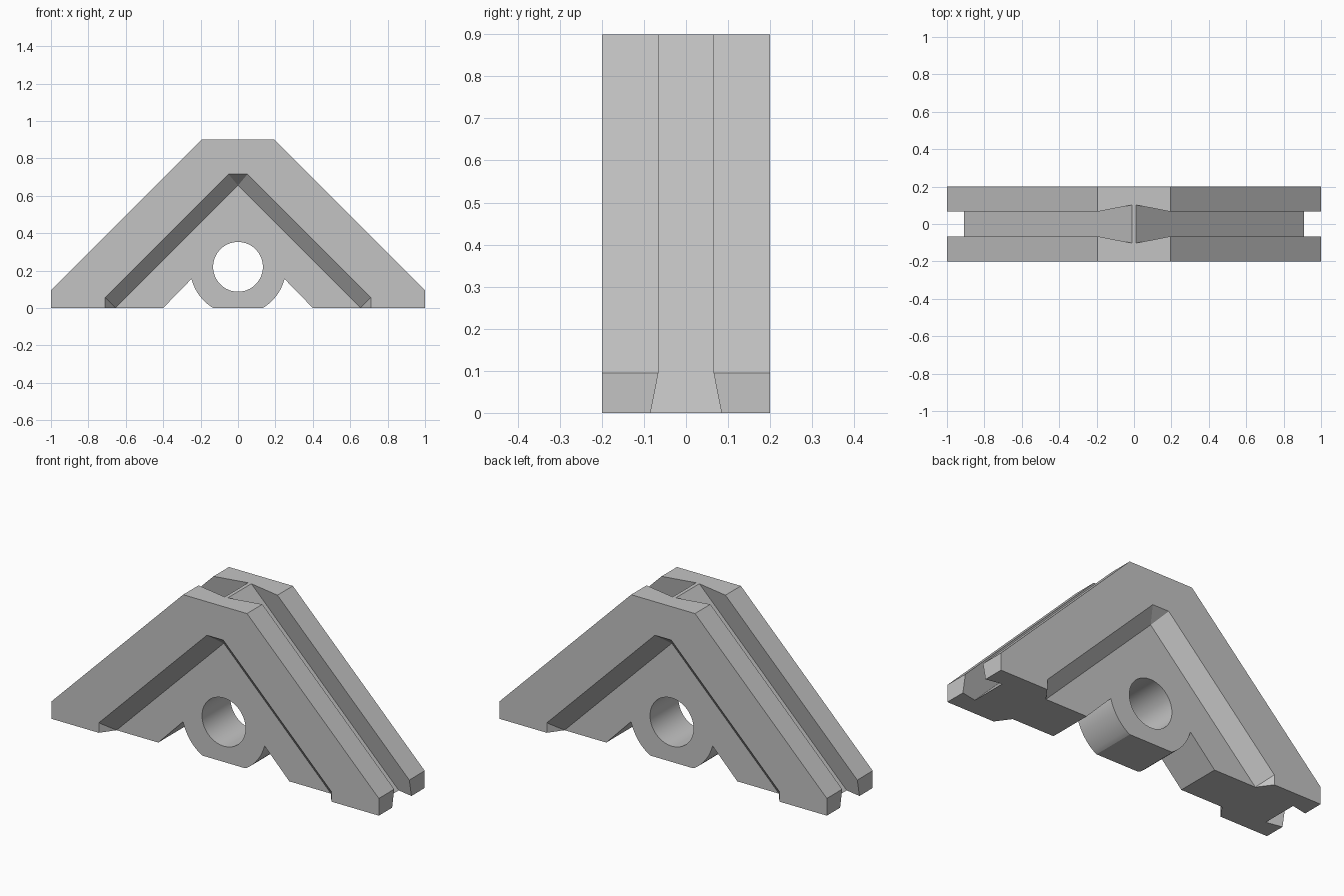
import bpy
import bmesh
from math import atan2, cos, sin, pi

cube = bpy.data.objects.get("Cube")
if cube:
    bpy.data.objects.remove(cube, do_unlink=True)

HALF = 0.2            # half thickness of the bracket
BORE_Z = 0.22         # height of the bore axis

grey = bpy.data.materials.new("plain grey")
grey.use_nodes = True
colour = (0.55, 0.55, 0.55, 1)
grey.diffuse_color = colour
grey.node_tree.nodes["Principled BSDF"].inputs["Base Color"].default_value = colour


def add_object(name, bm):
    bmesh.ops.recalc_face_normals(bm, faces=bm.faces)
    mesh = bpy.data.meshes.new(name)
    bm.to_mesh(mesh)
    bm.free()
    mesh.materials.append(grey)
    obj = bpy.data.objects.new(name, mesh)
    bpy.context.collection.objects.link(obj)
    return obj


def prism(name, outline, depth):
    """Extrude an x/z outline symmetrically along y."""
    bm = bmesh.new()
    face = bm.faces.new([bm.verts.new((x, -depth, z)) for x, z in outline])
    new = bmesh.ops.extrude_face_region(bm, geom=[face])["geom"]
    verts = [g for g in new if isinstance(g, bmesh.types.BMVert)]
    bmesh.ops.translate(bm, verts=verts, vec=(0, 2 * depth, 0))
    return add_object(name, bm)


def hull(name, points):
    """Convex solid around the given points."""
    bm = bmesh.new()
    verts = [bm.verts.new(p) for p in points]
    bmesh.ops.convex_hull(bm, input=verts)
    bmesh.ops.dissolve_limit(bm, angle_limit=0.01, verts=bm.verts, edges=bm.edges)
    return add_object(name, bm)


def cut(body, cutter):
    cutter.hide_render = True
    mod = body.modifiers.new("cut", "BOOLEAN")
    mod.operation = "DIFFERENCE"
    mod.solver = "EXACT"
    mod.object = cutter
    bpy.context.view_layer.objects.active = body
    bpy.ops.object.modifier_apply(modifier=mod.name)
    bpy.data.objects.remove(cutter, do_unlink=True)


def mirrored(points):
    return points + [(-x, z) for x, z in reversed(points)]


# Body: truncated gable with a rounded boss between two notches
start, end = atan2(-0.065, 0.25), atan2(-BORE_Z, 0.13)
steps = 16
arc = []
for i in range(steps + 1):
    a = start + (end - start) * i / steps
    arc.append((0.257 * cos(a), max(0, BORE_Z + 0.257 * sin(a))))
arc[-1] = (0.13, 0)
bracket = prism("corner_bracket",
                mirrored([(0.195, 0.9), (1, 0.095), (1, 0), (0.4, 0)] + arc), HALF)

# Bore through the boss
circle = [(0.133 * cos(2 * pi * i / 64), BORE_Z + 0.133 * sin(2 * pi * i / 64))
          for i in range(64)]
cut(bracket, prism("bore_cutter", circle, 0.5))

# Recess with bevelled walls on the front and the back
rim = mirrored([(0.05, 0.715), (0.71, 0.055), (0.71, -0.1)])
floor = mirrored([(0.655, 0), (0.655, -0.1)]) + [(0, 0.655)]
for side in (-1, 1):
    points = [(x, side * y, z) for y in (HALF, 0.3) for x, z in rim]
    points += [(x, side * 0.124, z) for x, z in floor]
    cut(bracket, hull("recess_cutter", points))

# Dovetail groove along each sloping edge
for side in (-1, 1):
    points = []
    for rise, half_width in ((0.91, 0.102), (1.195, 0.046)):
        for x in (-1.4, 0.2):
            points += [(-side * x, y, x + rise) for y in (-half_width, half_width)]
    cut(bracket, hull("groove_cutter", points))

# Smooth the bore and boss, keep edges sharp
bpy.ops.object.select_all(action="DESELECT")
bracket.select_set(True)
bpy.context.view_layer.objects.active = bracket
bpy.ops.object.shade_smooth_by_angle(angle=0.4)
